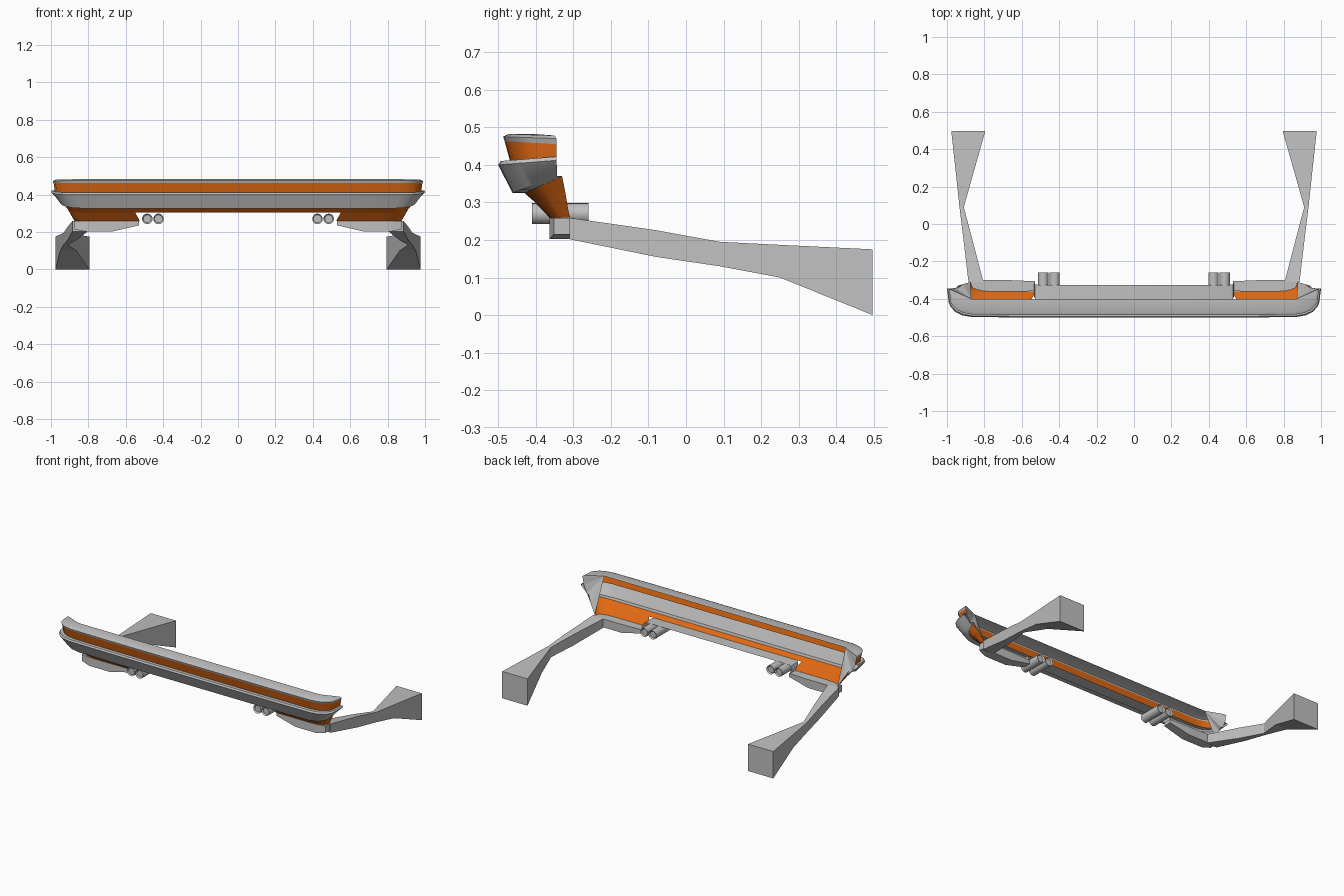
import bpy, bmesh, math
from mathutils import Matrix

cube = bpy.data.objects.get("Cube")
if cube:
    bpy.data.objects.remove(cube, do_unlink=True)


def material(name, rgb):
    m = bpy.data.materials.new(name)
    m.use_nodes = True
    m.diffuse_color = (*rgb, 1)
    m.node_tree.nodes["Principled BSDF"].inputs["Base Color"].default_value = (*rgb, 1)
    return m


GREY = material("light_grey", (0.53, 0.53, 0.53))
ORANGE = material("orange", (0.75, 0.14, 0.006))


def finish(name, bm, mat, smooth=None, solid=False):
    """Turn a half-model bmesh into an object mirrored across x."""
    if solid:
        bmesh.ops.recalc_face_normals(bm, faces=bm.faces)
    me = bpy.data.meshes.new(name)
    bm.to_mesh(me)
    bm.free()
    me.materials.append(mat)
    ob = bpy.data.objects.new(name, me)
    bpy.context.collection.objects.link(ob)
    mod = ob.modifiers.new("mirror", 'MIRROR')
    mod.merge_threshold = 0.0005
    bpy.ops.object.select_all(action='DESELECT')
    ob.select_set(True)
    bpy.context.view_layer.objects.active = ob
    if smooth:
        bpy.ops.object.shade_smooth_by_angle(angle=math.radians(smooth))
    return ob


# Plan curve: fraction of half width, fraction of wrap depth
PLAN = [(0, 0), (0.6, 0), (0.87, 0.02), (0.92, 0.08), (0.955, 0.19),
        (0.98, 0.36), (0.99, 0.5), (1, 1)]


def row_points(row, first=0):
    half, front, end, z_front, z_end = row
    return [(half * u, front + (end - front) * v, z_front + (z_end - z_front) * v)
            for u, v in PLAN[first:]]


def sheet(name, rows, mat, first=0):
    """Skin a wrapped panel between rows listed from top to bottom."""
    bm = bmesh.new()
    grid = [[bm.verts.new(p) for p in row_points(r, first)] for r in rows]
    for a, b in zip(grid, grid[1:]):
        for i in range(len(a) - 1):
            bm.faces.new((a[i], b[i], b[i + 1], a[i + 1]))
    return finish(name, bm, mat, 35)


def loft(name, sections, mat):
    """Closed solid through a list of four-point sections."""
    bm = bmesh.new()
    rings = [[bm.verts.new(p) for p in s] for s in sections]
    for a, b in zip(rings, rings[1:]):
        for i in range(4):
            j = (i + 1) % 4
            bm.faces.new((a[i], a[j], b[j], b[i]))
    bm.faces.new(rings[0])
    bm.faces.new(rings[-1])
    return finish(name, bm, mat, solid=True)


# Rows: half width, front y, end y, front z, end z
lip_inner = (0.87, -0.40, -0.40, 0.482, 0.482)
lip_top = (0.98, -0.472, -0.35, 0.482, 0.478)
lip_edge = (0.99, -0.487, -0.345, 0.475, 0.470)
lip_under = (0.985, -0.483, -0.345, 0.463, 0.455)
band_back = (0.98, -0.468, -0.345, 0.408, 0.420)
band_top = (0.995, -0.494, -0.345, 0.410, 0.422)
band_edge = (1.0, -0.50, -0.345, 0.400, 0.412)
band_low = (0.955, -0.462, -0.343, 0.325, 0.370)
skirt_top = (0.94, -0.43, -0.33, 0.325, 0.370)
skirt_mid = (0.915, -0.405, -0.322, 0.303, 0.330)
skirt_low = (0.875, -0.362, -0.31, 0.258, 0.260)

# Wrapped bumper shell
sheet("top_lip", [lip_inner, lip_top, lip_edge, lip_under], GREY)
sheet("upper_panel", [lip_under, band_back], ORANGE)
sheet("bumper_band", [band_back, band_top, band_edge, band_low, skirt_top], GREY)
sheet("lower_panel", [skirt_top, skirt_mid], ORANGE)
sheet("corner_panel", [skirt_mid, skirt_low], ORANGE, first=1)

# Flange closing each end of the shell
bm = bmesh.new()
inner = bm.verts.new(row_points(lip_inner)[-1])
edge = [bm.verts.new(row_points(r)[-1]) for r in
        (lip_top, lip_edge, lip_under, band_back, band_low, skirt_mid, skirt_low)]
for a, b in zip(edge, edge[1:]):
    bm.faces.new((inner, a, b))
finish("end_flange", bm, GREY)

# Shelf across the centre, with its turned-down ends
bm = bmesh.new()
path = [(0, 0.303), (0.515, 0.303), (0.528, 0.298), (0.535, 0.285), (0.535, 0.256)]
front = [bm.verts.new((x, -0.405 + (0.303 - z), z)) for x, z in path]
back = [bm.verts.new((x, -0.325 + (0.303 - z) * 0.4, z)) for x, z in path]
for i in range(len(path) - 1):
    bm.faces.new((front[i], front[i + 1], back[i + 1], back[i]))
finish("centre_shelf", bm, GREY, 40)

# Lower corner lips: x, front y, back y, bottom z, top z
lips = [(0.53, -0.358, -0.306, 0.235, 0.258), (0.67, -0.364, -0.30, 0.203, 0.258),
        (0.82, -0.364, -0.30, 0.203, 0.258), (0.877, -0.352, -0.305, 0.215, 0.258)]
loft("corner_lip", [[(x, f, b), (x, r, b), (x, r, t), (x, f, t)]
                    for x, f, r, b, t in lips], GREY)

# Rear arms flaring to end blocks: y, inner x, outer x, bottom z, top z
arm = [(-0.31, 0.805, 0.885, 0.202, 0.259), (-0.08, 0.865, 0.912, 0.155, 0.226),
       (0.09, 0.91, 0.933, 0.13, 0.195), (0.25, 0.865, 0.95, 0.10, 0.187),
       (0.497, 0.795, 0.977, 0, 0.175)]
loft("rear_arm", [[(i, y, b), (o, y, b), (o, y, t), (i, y, t)]
                  for y, i, o, b, t in arm], GREY)

# Twin pipes with shallow recessed ends
bm = bmesh.new()
for x in (0.425, 0.485):
    place = Matrix.Translation((x, -0.335, 0.27)) @ Matrix.Rotation(math.pi / 2, 4, 'X')
    bmesh.ops.create_cone(bm, cap_ends=True, segments=20, radius1=0.028,
                          radius2=0.028, depth=0.15, matrix=place)
caps = [f for f in bm.faces if len(f.verts) > 4]
for cap in caps:
    bmesh.ops.inset_individual(bm, faces=[cap], thickness=0.007, depth=-0.008)
finish("twin_pipes", bm, GREY, 30)
